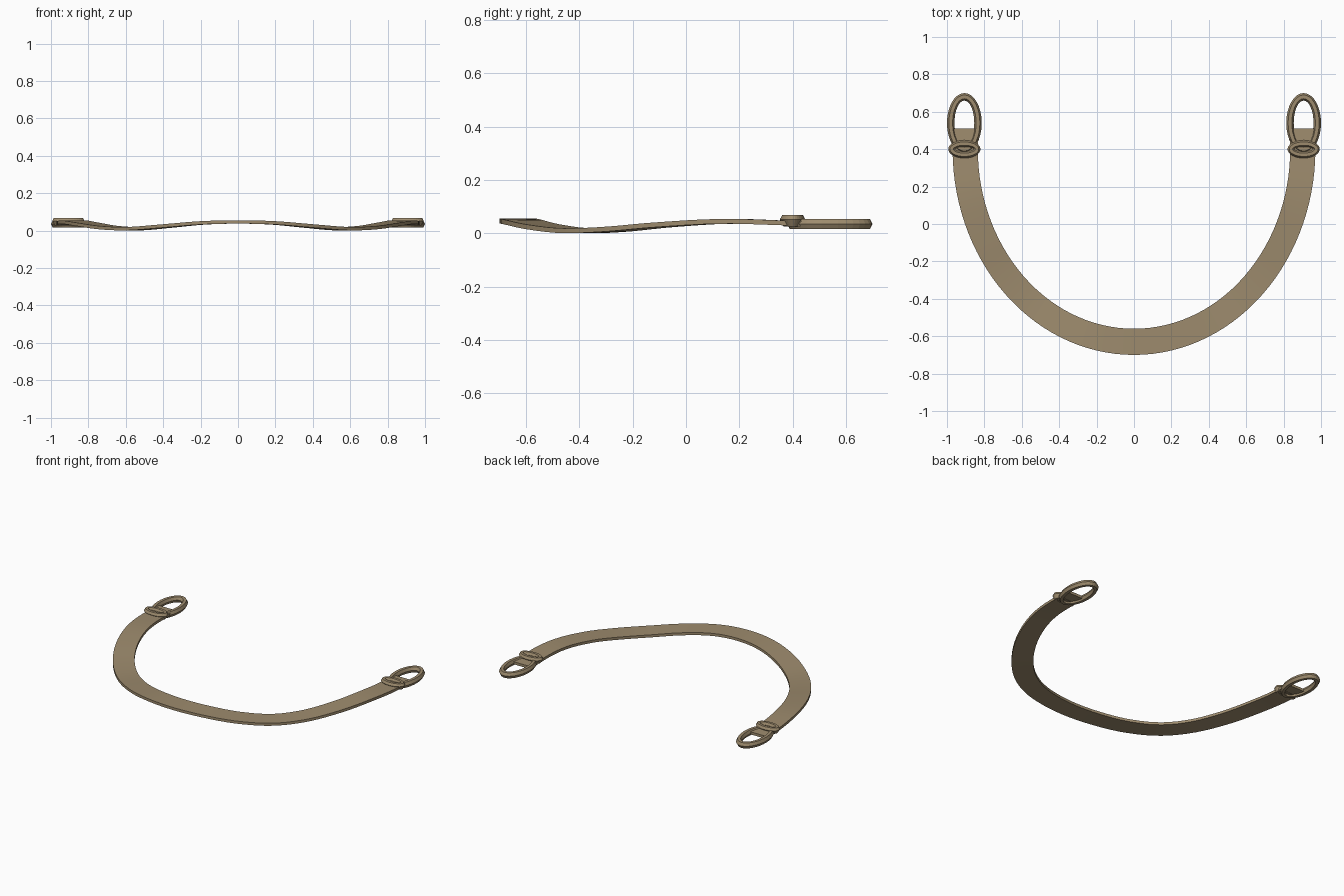
import bpy, bmesh, math

if "Cube" in bpy.data.objects:
    bpy.data.objects.remove(bpy.data.objects["Cube"])

tan = bpy.data.materials.new("tan_leather")
tan.diffuse_color = (0.34, 0.26, 0.155, 1)
tan.use_nodes = True
tan.node_tree.nodes["Principled BSDF"].inputs["Base Color"].default_value = tan.diffuse_color


def finish(name, bm, angle=None):
    bmesh.ops.recalc_face_normals(bm, faces=bm.faces)
    mesh = bpy.data.meshes.new(name)
    bm.to_mesh(mesh)
    bm.free()
    mesh.materials.append(tan)
    ob = bpy.data.objects.new(name, mesh)
    bpy.context.collection.objects.link(ob)
    if angle:
        bpy.context.view_layer.objects.active = ob
        ob.select_set(True)
        bpy.ops.object.shade_smooth_by_angle(angle=math.radians(angle))
        ob.select_set(False)
    return ob


def bridge(bm, a, b):
    for i in range(len(a)):
        j = (i + 1) % len(a)
        bm.faces.new((a[i], a[j], b[j], b[i]))


# Height of the strap's middle along its half arc, in degrees from the front
HEIGHT = [(0, .046), (12, .041), (25, .024), (38, .010), (50, .0155),
          (62, .032), (76, .045), (90, .038), (97, .035)]


def height(t):
    t = abs(t)
    k = 0
    while k < len(HEIGHT) - 2 and t > HEIGHT[k + 1][0]:
        k += 1

    def slope(i):
        if i == 0:
            return 0
        a, b = HEIGHT[i - 1], HEIGHT[min(i + 1, len(HEIGHT) - 1)]
        return (b[1] - a[1]) / (b[0] - a[0])
    (t0, z0), (t1, z1) = HEIGHT[k], HEIGHT[k + 1]
    h = t1 - t0
    u = (t - t0) / h
    return ((2*u**3 - 3*u*u + 1) * z0 + (u**3 - 2*u*u + u) * h * slope(k)
            + (3*u*u - 2*u**3) * z1 + (u**3 - u*u) * h * slope(k + 1))


# Curved strap: half-ellipse arc with short straight ends
def strap():
    bm = bmesh.new()
    thick = 0.009
    rows = []
    for t in [-97] + [i * 3 for i in range(-30, 31)] + [97]:
        a = math.radians(max(-90, min(90, t)))
        end = 0.11 if abs(t) > 90 else 0
        z = height(t)
        ring = []
        for rx, ry, dz in ((.97, 1.10, -thick), (.97, 1.10, thick),
                           (.835, .96, thick), (.835, .96, -thick)):
            ring.append(bm.verts.new((rx * math.sin(a), .40 - ry * math.cos(a) + end, z + dz)))
        rows.append(ring)
    for a, b in zip(rows, rows[1:]):
        bridge(bm, a, b)
    bm.faces.new(rows[0])
    bm.faces.new(rows[-1])
    finish("strap", bm, 30)


# Oval ring with a faceted section given as (outward offset, height) pairs
def oval_ring(name, cx, cy, rx, ry, section, steps=32):
    bm = bmesh.new()
    rows = []
    for i in range(steps):
        a = math.tau * i / steps
        rows.append([bm.verts.new((cx + (rx + d) * math.cos(a),
                                   cy + (ry + d) * math.sin(a), z)) for d, z in section])
    for i in range(steps):
        bridge(bm, rows[i], rows[(i + 1) % steps])
    finish(name, bm)


strap()
LINK = [(.02, .035), (.010, .054), (-.010, .054), (-.02, .035), (-.010, .016), (.010, .016)]
KEEPER = [(.018, .052), (.009, .068), (-.009, .068), (-.018, .052), (-.012, .026), (.004, .026)]
for side, s in (("left", -1), ("right", 1)):
    oval_ring(side + "_end_ring", s * .907, .54, .073, .14, LINK)
    oval_ring(side + "_keeper_ring", s * .907, .40, .068, .030, KEEPER)
